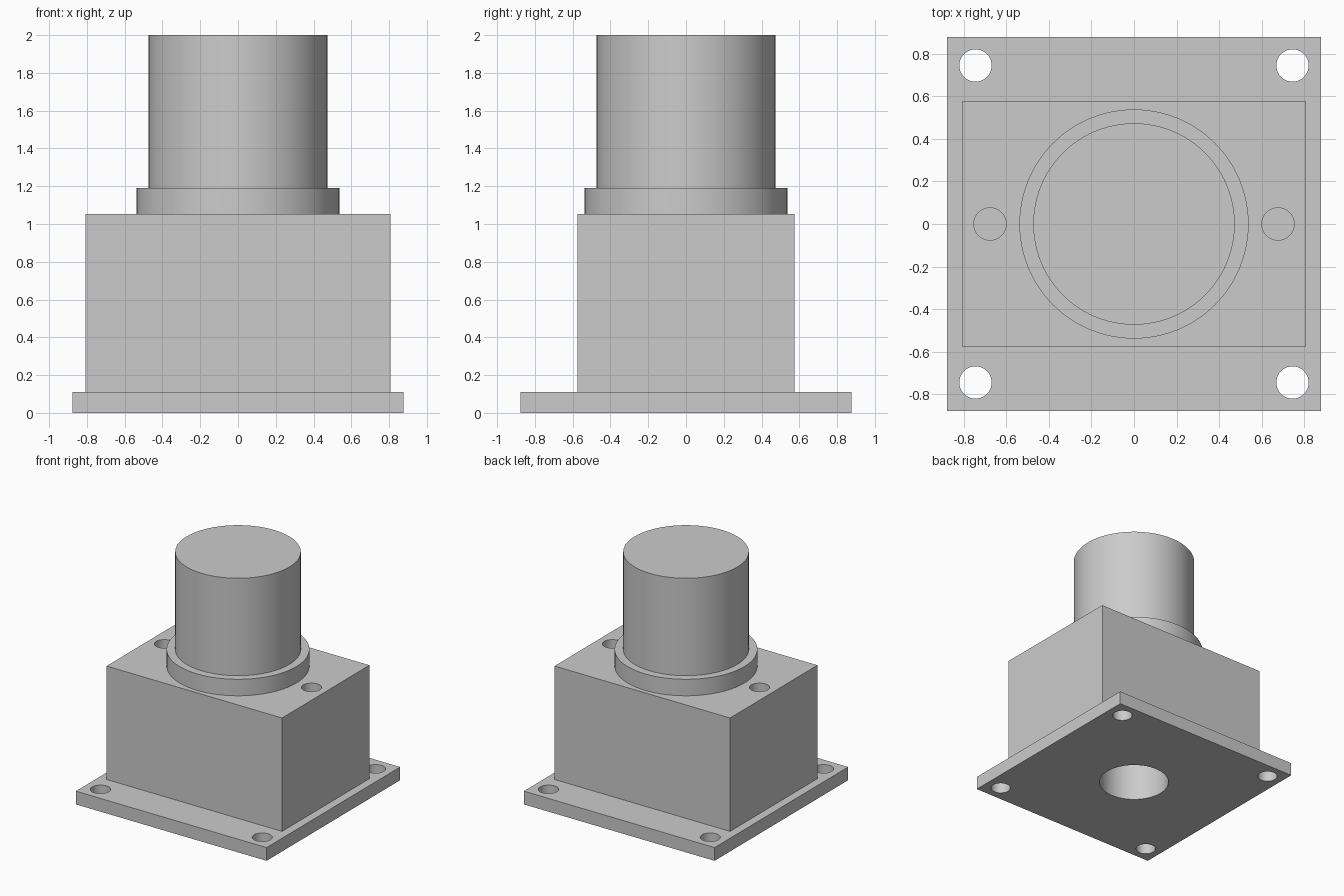
import bpy
import math

if "Cube" in bpy.data.objects:
    bpy.data.objects.remove(bpy.data.objects["Cube"])

grey = bpy.data.materials.new("light_grey")
grey.diffuse_color = (0.6, 0.6, 0.6, 1.0)
grey.use_nodes = True
grey.node_tree.nodes["Principled BSDF"].inputs["Base Color"].default_value = grey.diffuse_color


def block(name, half_x, half_y, z0, z1):
    bpy.ops.mesh.primitive_cube_add(size=2, location=(0, 0, (z0 + z1) / 2))
    ob = bpy.context.object
    ob.name = name
    ob.scale = (half_x, half_y, (z1 - z0) / 2)
    bpy.ops.object.transform_apply(location=True, rotation=True, scale=True)
    ob.data.materials.append(grey)
    return ob


def cylinder(name, r, z0, z1, x=0, y=0, sides=96):
    bpy.ops.mesh.primitive_cylinder_add(
        vertices=sides, radius=r, depth=z1 - z0, location=(x, y, (z0 + z1) / 2))
    ob = bpy.context.object
    ob.name = name
    bpy.ops.object.transform_apply(location=True, rotation=True, scale=True)
    ob.data.materials.append(grey)
    return ob


def drill(part, holes):
    """Cut round holes, each given as (radius, z0, z1, x, y)."""
    for r, z0, z1, x, y in holes:
        cutter = cylinder("hole_cutter", r, z0, z1, x, y, 96 if r > 0.2 else 48)
        cutter.hide_render = True
        mod = part.modifiers.new("hole", 'BOOLEAN')
        mod.operation = 'DIFFERENCE'
        mod.solver = 'EXACT'
        mod.object = cutter
        bpy.context.view_layer.objects.active = part
        bpy.ops.object.modifier_apply(modifier=mod.name)
        bpy.data.objects.remove(cutter, do_unlink=True)
    bpy.ops.object.select_all(action='DESELECT')
    part.select_set(True)
    bpy.context.view_layer.objects.active = part
    bpy.ops.object.shade_smooth_by_angle(angle=math.radians(30))


BASE, BODY, COLLAR, TOP = 0.11, 1.053, 1.19, 2.0
BORE, CAVITY, BOLT = 0.27, 0.345, 0.076

# Square mounting plate: four corner bolt holes and a central bore
plate = block("mounting_plate", 0.877, 0.877, 0, BASE)
drill(plate, [(BOLT, -0.1, BASE + 0.1, sx * 0.744, sy * 0.744)
              for sx in (-1, 1) for sy in (-1, 1)]
      + [(BORE, -0.1, BASE + 0.1, 0, 0)])

# Rectangular body: central bore and two bolt holes beside the collar
body = block("body_block", 0.807, 0.574, BASE, BODY)
drill(body, [(BORE, 0, BODY + 0.1, 0, 0)]
      + [(BOLT, 0, BODY + 0.1, sx * 0.676, 0) for sx in (-1, 1)])

# Stepped collar
collar = cylinder("collar", 0.538, BODY, COLLAR)
drill(collar, [(CAVITY, BODY - 0.1, COLLAR + 0.1, 0, 0)])

# Closed cylindrical cap, hollow inside
cap = cylinder("cylinder_cap", 0.473, COLLAR, TOP)
drill(cap, [(CAVITY, COLLAR - 0.1, TOP - 0.02, 0, 0)])
